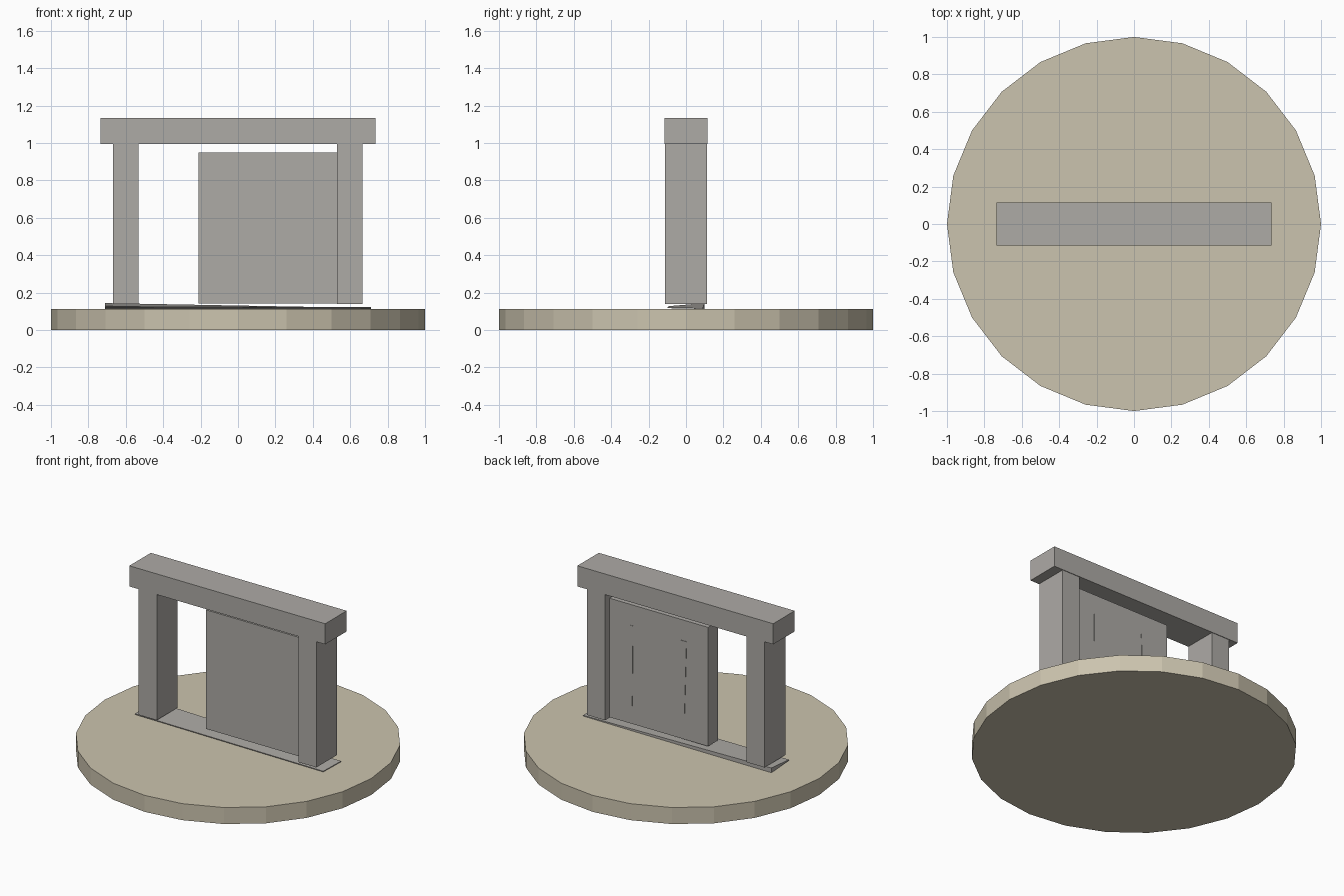
import bpy, bmesh, math

if "Cube" in bpy.data.objects:
    bpy.data.objects.remove(bpy.data.objects["Cube"])


def material(name, rgb):
    m = bpy.data.materials.new(name)
    m.diffuse_color = (*rgb, 1)
    m.use_nodes = True
    m.node_tree.nodes["Principled BSDF"].inputs["Base Color"].default_value = m.diffuse_color
    return m


sand = material("sand", (0.60, 0.55, 0.425))
stone = material("grey_stone", (0.42, 0.405, 0.38))


def finish(name, bm, mat):
    bmesh.ops.recalc_face_normals(bm, faces=bm.faces)
    me = bpy.data.meshes.new(name)
    bm.to_mesh(me)
    bm.free()
    me.materials.append(mat)
    ob = bpy.data.objects.new(name, me)
    bpy.context.collection.objects.link(ob)
    return ob


def block(name, x, y, z, mat=stone):
    """Box from (min, max) ranges on each axis."""
    bm = bmesh.new()
    bmesh.ops.create_cube(bm, size=1)
    for v in bm.verts:
        v.co = [r[0] if c < 0 else r[1] for c, r in zip(v.co, (x, y, z))]
    return finish(name, bm, mat)


def prism(name, lower, upper, mat=stone):
    """Solid between two matching rings of points."""
    bm = bmesh.new()
    a = [bm.verts.new(p) for p in lower]
    b = [bm.verts.new(p) for p in upper]
    bm.faces.new(a)
    bm.faces.new(b)
    n = len(a)
    for i in range(n):
        j = (i + 1) % n
        bm.faces.new((a[i], a[j], b[j], b[i]))
    return finish(name, bm, mat)


# Round 24-sided ground disc
ring = [(math.cos(math.tau * i / 24), math.sin(math.tau * i / 24)) for i in range(24)]
prism("ground_disc", [(x, y, 0) for x, y in ring], [(x, y, 0.112) for x, y in ring], sand)

# Slightly tilted sill, thickest at the back left
corners = [(-0.71, -0.09), (0.71, -0.10), (0.71, 0.09), (-0.71, 0.10)]
tops = (0.128, 0.122, 0.118, 0.144)
bottoms = (0.123, 0.117, 0.113, 0.110)
prism("sill", [(*c, z) for c, z in zip(corners, bottoms)],
      [(*c, z) for c, z in zip(corners, tops)])

# Two uprights and the lintel across them
for side, x in (("left", -0.60), ("right", 0.598)):
    block(side + "_pillar", (x - 0.068, x + 0.068), (-0.111, 0.111), (0.14, 0.995))
block("lintel", (-0.735, 0.735), (-0.115, 0.115), (0.995, 1.135))

# Sliding door slab, resting against the right pillar
back = 0.063
block("door_slab", (-0.21, 0.54), (-0.045, back), (0.143, 0.95))

# Thin tapering ribs on the back of the door
for i, (x, w_top, w_low, z0, z1) in enumerate(
        ((0.363, 0.022, 0.010, 0.265, 0.81), (-0.027, 0.045, 0.014, 0.295, 0.81))):
    outline = [(x - w_low / 2, z0), (x + w_low / 2, z0), (x + w_top / 2, z1), (x - w_top / 2, z1)]
    prism(f"door_rib_{i + 1}", [(px, back - 0.004, pz) for px, pz in outline],
          [(px, back + 0.003, pz) for px, pz in outline])
